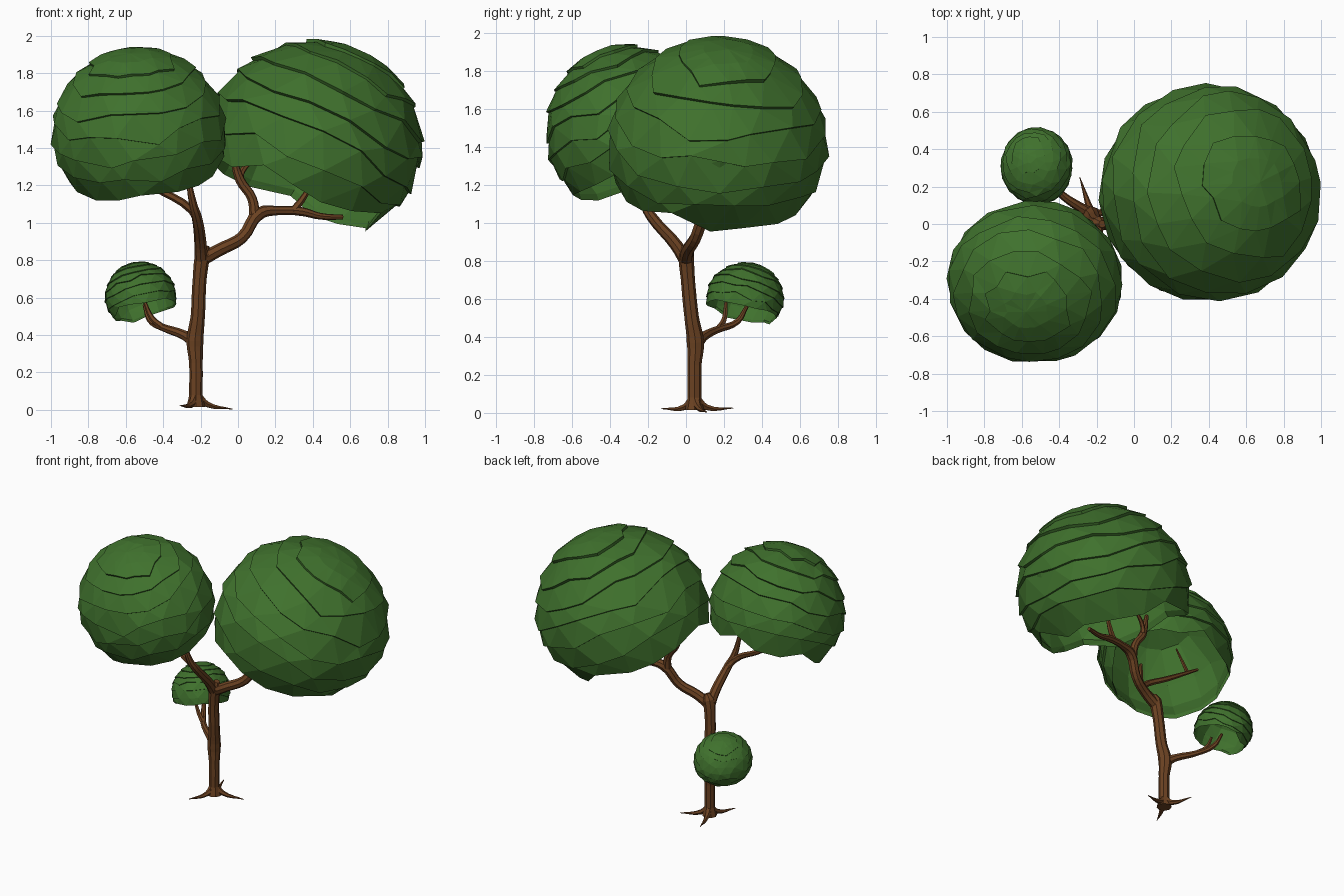
import bpy, bmesh, math, random
from mathutils import Vector

if "Cube" in bpy.data.objects:
    bpy.data.objects.remove(bpy.data.objects["Cube"])

random.seed(4)


def material(name, color):
    m = bpy.data.materials.new(name)
    m.diffuse_color = color
    m.use_nodes = True
    m.node_tree.nodes["Principled BSDF"].inputs["Base Color"].default_value = m.diffuse_color
    return m


BARK = material("bark", (0.15, 0.055, 0.016, 1))
LEAF = material("leaf", (0.05, 0.165, 0.026, 1))


def limb(name, pts, sides_res=2):
    """Tapered tube through (x, y, z, radius) points, converted to a faceted mesh."""
    cu = bpy.data.curves.new(name, 'CURVE')
    cu.dimensions = '3D'
    cu.bevel_depth = 1.0
    cu.bevel_resolution = sides_res
    cu.use_fill_caps = True
    cu.resolution_u = 4
    sp = cu.splines.new('BEZIER')
    sp.bezier_points.add(len(pts) - 1)
    for bp, (x, y, z, r) in zip(sp.bezier_points, pts):
        bp.co = (x, y, z)
        bp.radius = r
        bp.handle_left_type = bp.handle_right_type = 'AUTO'
    tmp = bpy.data.objects.new(name + "_curve", cu)
    bpy.context.collection.objects.link(tmp)
    bpy.context.view_layer.update()
    me = bpy.data.meshes.new_from_object(tmp.evaluated_get(bpy.context.evaluated_depsgraph_get()))
    bpy.data.objects.remove(tmp)
    me.materials.clear()
    me.materials.append(BARK)
    for p in me.polygons:
        p.use_smooth = False
    ob = bpy.data.objects.new(name, me)
    bpy.context.collection.objects.link(ob)
    return ob


def canopy(name, centre, radii, axis, rim, low=1.0, bands=7, segs=16):
    """Hollow leaf dome of overlapping shingle bands around a leaning axis."""
    bm = bmesh.new()
    centre = Vector(centre)
    rot = Vector((0, 0, 1)).rotation_difference(Vector(axis).normalized())

    def place(t, p, k):
        d = rot @ Vector((math.sin(t) * math.cos(p), math.sin(t) * math.sin(p), math.cos(t)))
        if d.z < 0:
            d.z *= low
        return bm.verts.new(centre + Vector(d[i] * radii[i] * k for i in range(3)))

    def ring(thetas, phis, k):
        return [place(t, p, k * random.uniform(.993, 1.004)) for t, p in zip(thetas, phis)]

    def bridge(a, b):
        for i in range(segs):
            j = (i + 1) % segs
            bm.faces.new((a[i], b[i], b[j], a[j]))

    def fan(pole, r, flip=False):
        for i in range(segs):
            f = (pole, r[i], r[(i + 1) % segs])
            bm.faces.new(f[::-1] if flip else f)

    # outer bands, each ending in a small lip over the next one
    start = 0.5
    prev = None
    for b in range(bands):
        base = start + (rim - start) * b / (bands - 1)
        amp = 0.12 if b == bands - 1 else 0.07
        thetas = [base + random.uniform(-amp, amp) for _ in range(segs)]
        phis = [(i + 0.5 * (b % 2) + random.uniform(-.2, .2)) * math.tau / segs for i in range(segs)]
        edge = ring(thetas, phis, 1.0)
        if prev is None:
            mid = ring([t * .5 for t in thetas], phis, .995)
            fan(place(0, 0, 0.99), mid)
            bridge(mid, edge)
        else:
            bridge(prev, edge)
        prev = edge
        if b < bands - 1:
            prev = ring([t + 0.005 for t in thetas], phis, 0.97)
            bridge(edge, prev)

    # inner lining
    for f in (.97, .78, .56, .3):
        inner = ring([t * f for t in thetas], phis, 0.955)
        bridge(prev, inner)
        prev = inner
    fan(place(0, 0, 0.95), prev, True)
    bmesh.ops.triangulate(bm, faces=bm.faces[:], quad_method='BEAUTY')
    me = bpy.data.meshes.new(name)
    bm.to_mesh(me)
    bm.free()
    me.materials.append(LEAF)
    ob = bpy.data.objects.new(name, me)
    bpy.context.collection.objects.link(ob)


# trunk
limb("trunk", [(-.225, .045, .015, .05), (-.225, .045, .08, .036), (-.225, .045, .25, .036),
               (-.23, .05, .37, .046), (-.215, .03, .5, .038), (-.205, .01, .7, .037),
               (-.185, 0, .84, .042), (-.17, .0, .88, .02)])

# roots
for i, (x, y, z) in enumerate([(-.03, .11, .004), (-.29, .25, .025), (-.31, -.13, .022)]):
    bx, by = -.225, .045
    limb(f"root_{i + 1}", [(bx, by, .08, .028), (bx + (x - bx) * .3, by + (y - by) * .3, .03, .017),
                           (x, y, z, .002)], 1)

# right branch and its twigs
limb("right_branch", [(-.2, 0, .8, .036), (-.1, .01, .855, .034), (.02, .05, .92, .032),
                      (.115, .1, 1.05, .034), (.22, .13, 1.065, .024), (.34, .15, 1.06, .024),
                      (.44, .17, 1.035, .018), (.56, .2, 1.03, .013)])
limb("right_upper_branch", [(.09, .09, 1.02, .03), (.075, .1, 1.13, .026), (.01, .1, 1.23, .026),
                            (-.035, .09, 1.4, .013)])
limb("right_upper_twig", [(.01, .1, 1.22, .02), (.025, .12, 1.28, .016), (.1, .15, 1.35, .011)], 1)
limb("right_lower_twig", [(.29, .14, 1.06, .022), (.34, .16, 1.12, .018), (.4, .19, 1.22, .011)], 1)

# left branch and its twigs, reaching inside the canopy
limb("left_branch", [(-.195, .01, .78, .036), (-.2, -.05, .88, .033), (-.22, -.18, 1.03, .028),
                     (-.24, -.22, 1.1, .022), (-.27, -.25, 1.26, .012)])
limb("left_twig", [(-.215, -.16, 1.01, .024), (-.25, -.2, 1.07, .022), (-.45, -.18, 1.19, .018),
                   (-.68, -.15, 1.33, .01)], 1)
limb("left_inner_twig", [(-.6, -.16, 1.28, .014), (-.63, -.23, 1.38, .012), (-.63, -.31, 1.54, .006)], 1)

# low branch and its twigs
limb("low_branch", [(-.225, .05, .36, .038), (-.29, .09, .4, .026), (-.4, .17, .44, .02),
                    (-.47, .27, .48, .017), (-.5, .32, .56, .01)])
limb("low_twig", [(-.4, .17, .44, .018), (-.46, .2, .49, .015), (-.5, .21, .58, .009)], 1)

# leaf canopies
canopy("right_canopy", (.405, .165, 1.395), (.6, .59, .59), (.45, .1, .88), math.radians(119), .84)
canopy("left_canopy", (-.53, -.31, 1.475), (.475, .44, .47), (-.1, -.36, .9), math.radians(119), .93)
canopy("small_canopy", (-.52, .31, .6), (.195, .21, .195), (-.25, .3, .9), math.radians(115), .9)
